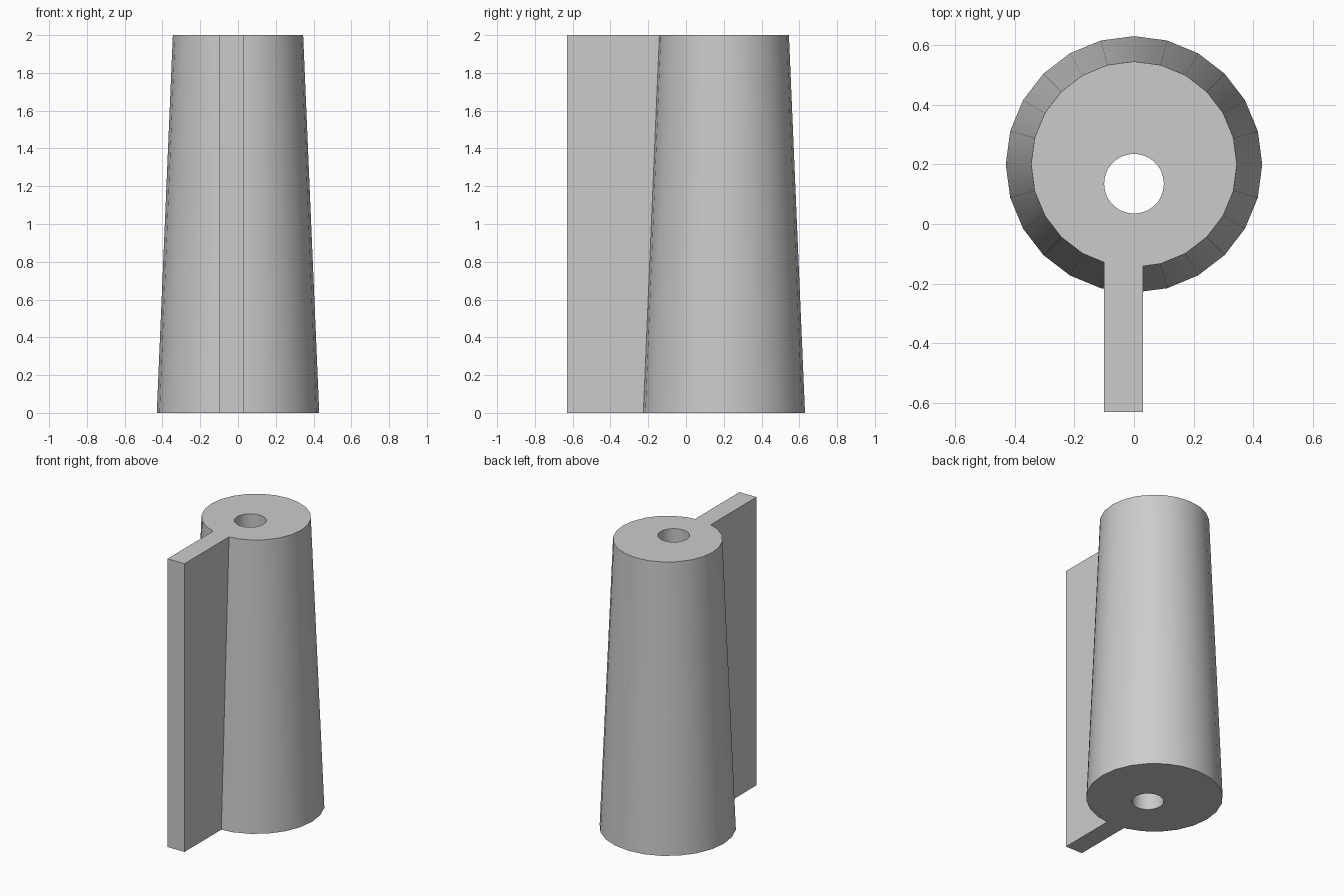
import bpy
import math

cube = bpy.data.objects.get("Cube")
if cube:
    bpy.data.objects.remove(cube, do_unlink=True)

HEIGHT = 2.0

grey = bpy.data.materials.new("plain grey")
grey.use_nodes = True
colour = (0.6, 0.6, 0.6, 1)
grey.diffuse_color = colour
grey.node_tree.nodes["Principled BSDF"].inputs["Base Color"].default_value = colour


def apply_boolean(target, tool, operation):
    """Combine the tool into the target and remove the tool."""
    mod = target.modifiers.new(operation.lower(), 'BOOLEAN')
    mod.operation = operation
    mod.solver = 'EXACT'
    mod.object = tool
    bpy.ops.object.select_all(action='DESELECT')
    target.select_set(True)
    bpy.context.view_layer.objects.active = target
    bpy.ops.object.modifier_apply(modifier=mod.name)
    bpy.data.objects.remove(tool, do_unlink=True)


# Tapered 24-sided post
bpy.ops.mesh.primitive_cone_add(vertices=24, radius1=0.43, radius2=0.345,
                                depth=HEIGHT, location=(0, 0.2, HEIGHT / 2))
post = bpy.context.object
post.name = "tapered_post_with_fin"
post.data.materials.append(grey)

# Flat fin running the full height, slightly off centre
x0, x1, y0, y1 = -0.1, 0.03, -0.63, 0.0
bpy.ops.mesh.primitive_cube_add(size=1, location=((x0 + x1) / 2, (y0 + y1) / 2, HEIGHT / 2))
fin = bpy.context.object
fin.name = "fin"
fin.scale = (x1 - x0, y1 - y0, HEIGHT)
fin.data.materials.append(grey)
bpy.context.view_layer.update()
apply_boolean(post, fin, 'UNION')

# Straight bore through the post
bpy.ops.mesh.primitive_cylinder_add(vertices=48, radius=0.1, depth=HEIGHT * 1.2,
                                    location=(0, 0.135, HEIGHT / 2))
bore = bpy.context.object
bore.name = "bore_cutter"
bore.hide_render = True
bore.data.materials.append(grey)
apply_boolean(post, bore, 'DIFFERENCE')

# Smooth the round walls, keep the rims and fin edges sharp
bpy.ops.object.shade_smooth_by_angle(angle=math.radians(30))
